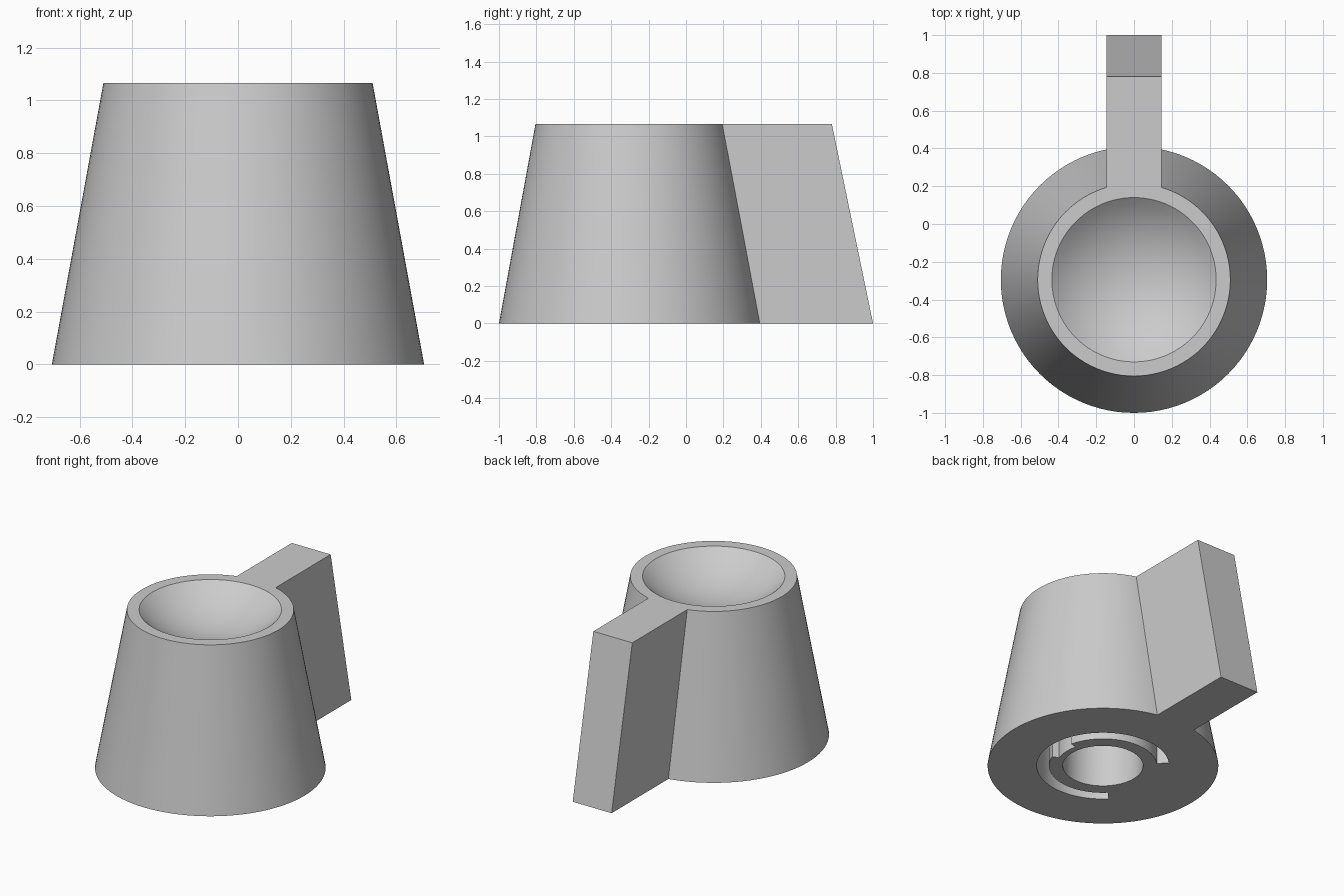
import bpy, bmesh
from math import radians, sin, cos
from mathutils import Vector, Matrix

if "Cube" in bpy.data.objects:
    bpy.data.objects.remove(bpy.data.objects["Cube"])

CY = -0.295          # knob axis position in y
H = 1.065            # height
R_BASE, R_TOP, R_DISH = 0.705, 0.51, 0.435

grey = bpy.data.materials.new("light_grey")
grey.use_nodes = True
grey.diffuse_color = (0.6, 0.6, 0.6, 1)
grey.node_tree.nodes["Principled BSDF"].inputs["Base Color"].default_value = (0.6, 0.6, 0.6, 1)


def finish(name, bm):
    bmesh.ops.recalc_face_normals(bm, faces=bm.faces)
    mesh = bpy.data.meshes.new(name)
    bm.to_mesh(mesh)
    bm.free()
    mesh.materials.append(grey)
    ob = bpy.data.objects.new(name, mesh)
    bpy.context.collection.objects.link(ob)
    return ob


def lathe(name, profile, start=0, sweep=360, steps=96, closed=False):
    """Turn an (r, z) profile about the knob axis, capping open ends."""
    bm = bmesh.new()
    vs = [bm.verts.new((r, 0, z)) for r, z in profile]
    es = [bm.edges.new(p) for p in zip(vs, vs[1:])]
    if closed:
        es.append(bm.edges.new((vs[-1], vs[0])))
    bmesh.ops.rotate(bm, verts=vs, cent=(0, 0, 0),
                     matrix=Matrix.Rotation(radians(start), 3, 'Z'))
    bmesh.ops.spin(bm, geom=vs + es, cent=(0, 0, 0), axis=(0, 0, 1),
                   angle=radians(sweep), steps=steps)
    bmesh.ops.remove_doubles(bm, verts=bm.verts, dist=1e-5)
    bmesh.ops.holes_fill(bm, edges=[e for e in bm.edges if e.is_boundary], sides=0)
    bmesh.ops.translate(bm, verts=bm.verts, vec=(0, CY, 0))
    return finish(name, bm)


def prism(name, outline, half_width):
    """Extrude a (y, z) outline across x."""
    bm = bmesh.new()
    face = bm.faces.new([bm.verts.new((-half_width, y, z)) for y, z in outline])
    ext = bmesh.ops.extrude_face_region(bm, geom=[face])["geom"]
    bmesh.ops.translate(bm, verts=[g for g in ext if isinstance(g, bmesh.types.BMVert)],
                        vec=(2 * half_width, 0, 0))
    return finish(name, bm)


def combine(target, tool, operation):
    """Apply a boolean and discard the helper."""
    mod = target.modifiers.new(operation, 'BOOLEAN')
    mod.operation, mod.solver, mod.object = operation, 'EXACT', tool
    bpy.context.view_layer.objects.active = target
    bpy.ops.object.modifier_apply(modifier=mod.name)
    bpy.data.objects.remove(tool)


# Tapered body with a spherical dish in its top
tilt = radians(42)
ball = R_DISH / sin(tilt)
centre_z = H + ball * cos(tilt)
dish = [(ball * sin(tilt * i / 10), centre_z - ball * cos(tilt * i / 10)) for i in range(11)]
knob = lathe("knob", dish + [(R_TOP, H), (R_BASE, 0), (0, 0)])

# Pointer handle fused to the back
combine(knob, prism("handle", [(0.16, H), (0.78, H), (1.0, 0), (0.19, 0)], 0.145), 'UNION')

# Shaft hole and the three-quarter groove around it
LOW, DEEP = -0.1, 0.6
combine(knob, lathe("shaft_hole", [(0, LOW), (0.245, LOW), (0.245, DEEP), (0, DEEP)]),
        'DIFFERENCE')
groove = [(0.33, LOW), (0.405, LOW), (0.405, DEEP), (0.33, DEEP)]
combine(knob, lathe("groove", groove, -135, 270, 72, closed=True), 'DIFFERENCE')

# Key notch in the outer side of the inner sleeve
notch = [(0.285, LOW), (0.36, LOW), (0.36, DEEP - 0.1), (0.285, DEEP - 0.1)]
combine(knob, lathe("notch", notch, -20, 34, 8, closed=True), 'DIFFERENCE')

bpy.ops.object.select_all(action='DESELECT')
knob.select_set(True)
bpy.context.view_layer.objects.active = knob
bpy.ops.object.shade_smooth_by_angle(angle=radians(25))
